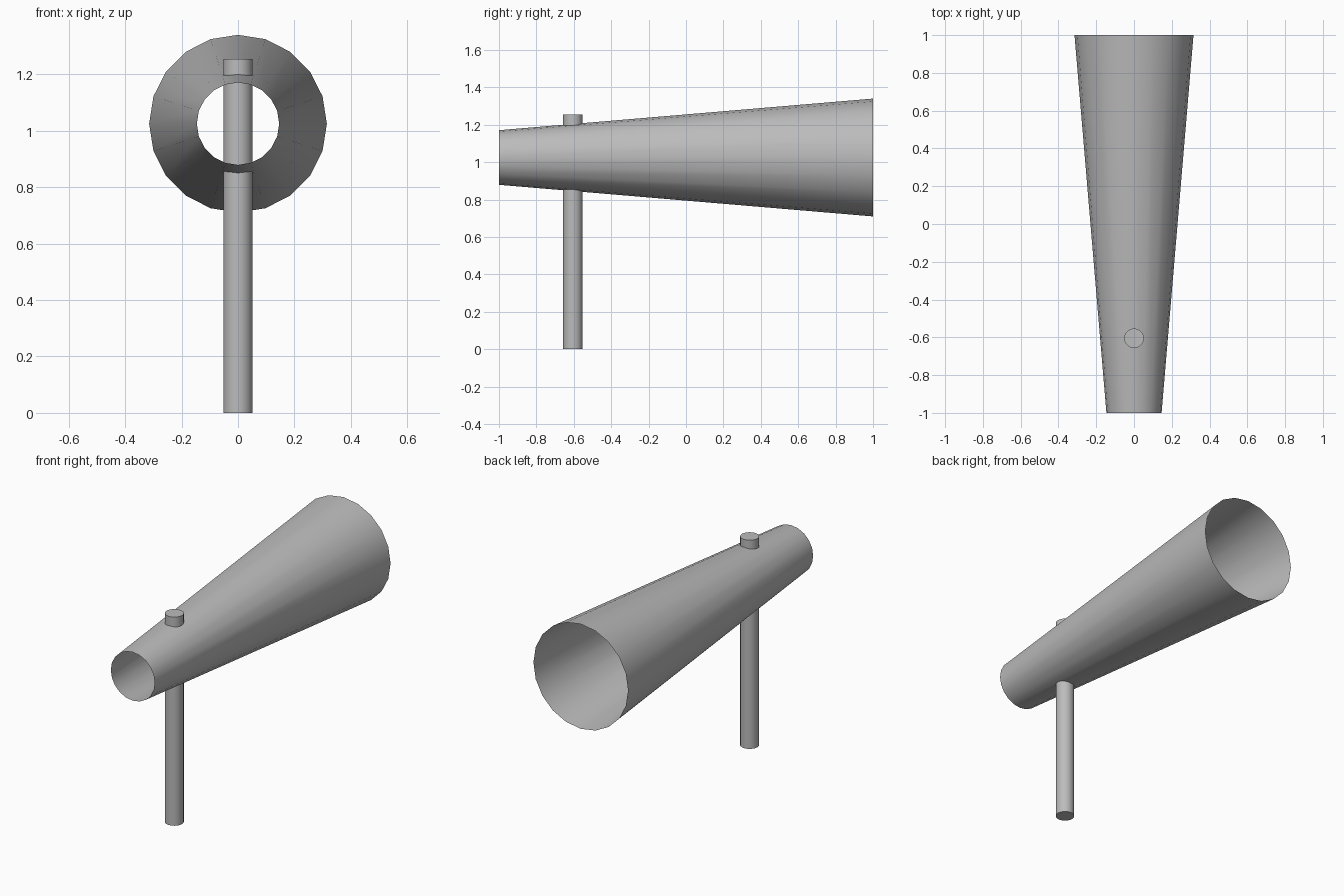
import bpy, math

cube = bpy.data.objects.get("Cube")
if cube:
    bpy.data.objects.remove(cube, do_unlink=True)

SIDES = 20
AXIS_Z = 1.025

grey = bpy.data.materials.new("plain grey")
grey.use_nodes = True
colour = (0.5, 0.5, 0.5, 1)
grey.diffuse_color = colour
grey.node_tree.nodes["Principled BSDF"].inputs["Base Color"].default_value = colour


def finish(name):
    obj = bpy.context.object
    obj.name = name
    obj.data.materials.append(grey)
    bpy.ops.object.transform_apply(location=True, rotation=True, scale=True)
    bpy.ops.object.shade_smooth_by_angle(angle=math.radians(30))


# Open flared tube, narrow end at the front
bpy.ops.mesh.primitive_cone_add(
    vertices=SIDES, radius1=0.146, radius2=0.315, depth=2, end_fill_type='NOTHING',
    location=(0, 0, AXIS_Z), rotation=(-math.pi / 2, 0, 0))
finish("flared_tube")

# Upright post passing through the tube
POST_TOP = 1.255
bpy.ops.mesh.primitive_cylinder_add(
    vertices=SIDES, radius=0.052, depth=POST_TOP, location=(0, -0.605, POST_TOP / 2))
finish("support_post")
